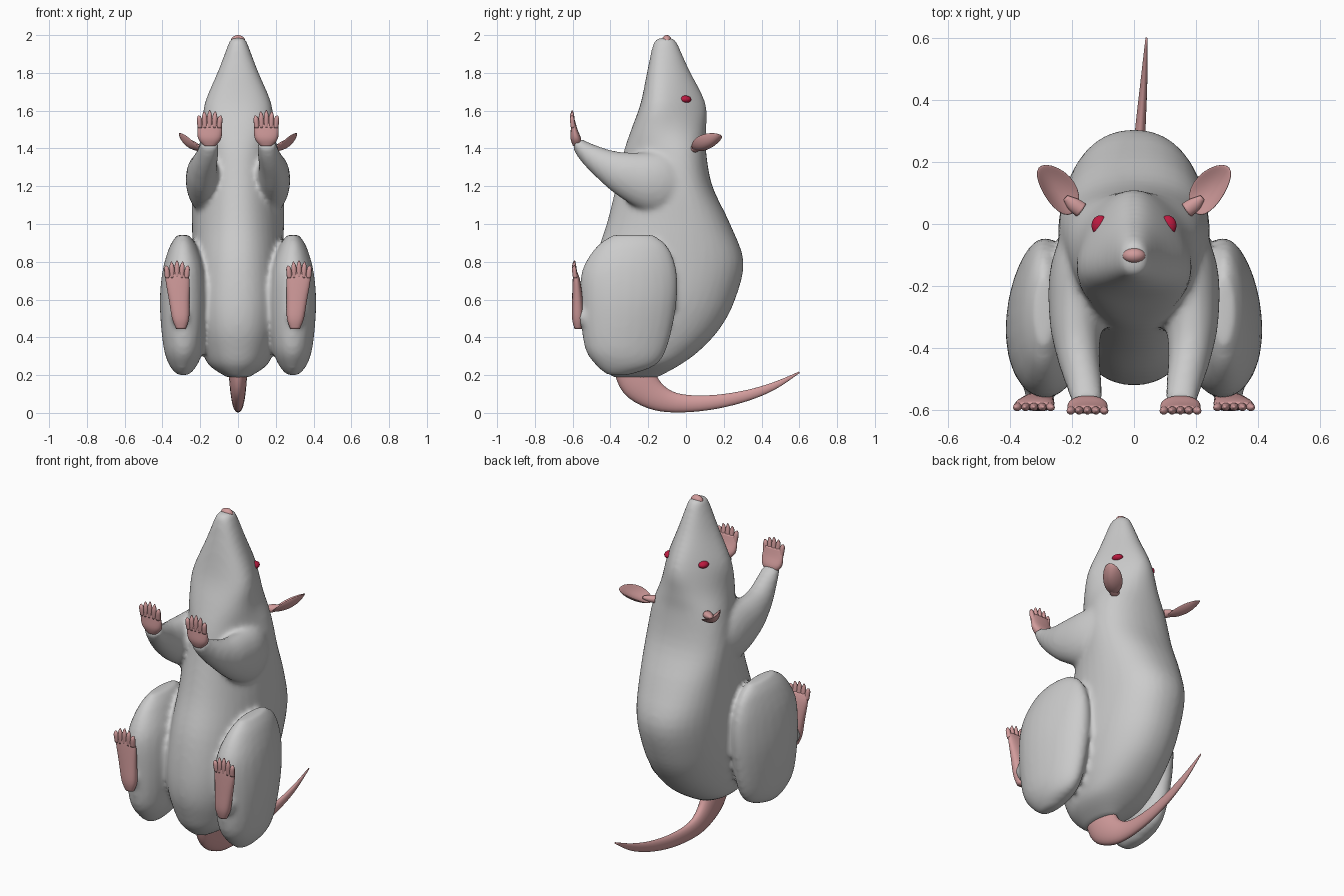
import bpy, bmesh, math
from mathutils import Vector, Matrix

cube = bpy.data.objects.get("Cube")
if cube:
    bpy.data.objects.remove(cube, do_unlink=True)


def material(name, rgb):
    m = bpy.data.materials.new(name)
    m.use_nodes = True
    m.diffuse_color = (*rgb, 1)
    m.node_tree.nodes["Principled BSDF"].inputs["Base Color"].default_value = (*rgb, 1)
    return m


FUR = material("grey fur", (0.6, 0.6, 0.6))
SKIN = material("pink skin", (0.64, 0.33, 0.33))
RED = material("red eye", (0.5, 0.01, 0.05))


def spline(rows, steps):
    """Catmull-Rom interpolation of rows of numbers."""
    out = []
    last = len(rows) - 1
    for i in range(last):
        a, b, c, d = (rows[min(max(k, 0), last)] for k in range(i - 1, i + 3))
        for s in range(steps):
            t = s / steps
            out.append([q + 0.5 * t * (r - p + t * (2 * p - 5 * q + 4 * r - u
                        + t * (3 * (q - r) + u - p))) for p, q, r, u in zip(a, b, c, d)])
    return out + [list(rows[-1])]


def tube(bm, rows, level=False, power=2.0, sides=24, steps=4):
    """Closed loft through rows of (x, y, z, half width, half depth, taper)."""
    pts = spline([tuple(r) + (0,) * (6 - len(r)) for r in rows], steps)
    rings = []
    for i, (x, y, z, w, d, taper) in enumerate(pts):
        side, up = Vector((1, 0, 0)), Vector((0, 1, 0))
        if not level:
            tangent = (Vector(pts[min(i + 1, len(pts) - 1)][:3])
                       - Vector(pts[max(i - 1, 0)][:3])).normalized()
            side = (side - tangent * side.dot(tangent)).normalized()
            up = tangent.cross(side)
        ring = []
        for k in range(sides):
            a = math.tau * k / sides
            c, s = (math.copysign(abs(v) ** (2 / power), v) for v in (math.cos(a), math.sin(a)))
            ring.append(bm.verts.new(Vector((x, y, z)) + side * c * max(w, 0.003) * (1 - taper * s)
                                     + up * s * max(d, 0.003)))
        rings.append(ring)
    for r0, r1 in zip(rings, rings[1:]):
        for k in range(sides):
            n = (k + 1) % sides
            bm.faces.new((r0[k], r0[n], r1[n], r1[k]))
    for ring in (rings[0], rings[-1]):
        bm.faces.new(ring)


def finish(bm, name, mat, mirror=False):
    bmesh.ops.recalc_face_normals(bm, faces=bm.faces[:])
    me = bpy.data.meshes.new(name)
    bm.to_mesh(me)
    bm.free()
    for p in me.polygons:
        p.use_smooth = True
    me.materials.append(mat)
    ob = bpy.data.objects.new(name, me)
    bpy.context.collection.objects.link(ob)
    if mirror:
        ob.modifiers.new("mirror", "MIRROR").use_mirror_merge = False
    return ob


def ball(bm, centre, radii):
    bmesh.ops.create_uvsphere(bm, u_segments=24, v_segments=16, radius=1,
                              matrix=Matrix.Translation(centre) @ Matrix.Diagonal((*radii, 1)))


# Torso and head: height, front, back, half width, narrowing toward the back
torso = [
    (1.985, -.145, -.07, .034, 0), (1.955, -.173, -.045, .05, .1),
    (1.82, -.203, .015, .097, .28), (1.64, -.24, .103, .16, .44),
    (1.5, -.29, .107, .187, .12), (1.38, -.33, .107, .21, -.22),
    (1.2, -.37, .14, .232, -.28), (1.0, -.42, .234, .238, -.18),
    (.8, -.485, .305, .24, -.06), (.6, -.517, .26, .238, 0),
    (.45, -.517, .182, .22, 0), (.33, -.485, .072, .19, -.05),
    (.25, -.45, -.038, .15, -.1), (.187, -.385, -.155, .055, 0)]
bm = bmesh.new()
tube(bm, [(0, (f + b) / 2, z, w, (b - f) / 2, t) for z, f, b, w, t in torso],
     level=True, power=2.2, sides=40)

# Arms, thighs and ankles, blended into the torso
arm = [(.1, .04, 1.2, .09, .13), (.168, -.14, 1.215, .1, .165), (.187, -.3, 1.257, .087, .128),
       (.18, -.42, 1.31, .07, .087), (.16, -.52, 1.375, .057, .057), (.15, -.58, 1.43, .05, .032)]
thigh = [(.29, -.36, .2, .028, .055), (.29, -.32, .25, .072, .155, .1),
         (.288, -.318, .35, .106, .22, .15), (.287, -.305, .57, .126, .255, .15),
         (.287, -.3, .75, .112, .252, .15), (.29, -.285, .88, .072, .19, .1),
         (.29, -.28, .942, .032, .11)]
ankle = [(.3, -.45, .52, .06, .08), (.305, -.53, .51, .05, .06), (.305, -.575, .5, .042, .045)]
for s in (1, -1):
    for rows, level in ((arm, False), (thigh, True), (ankle, False)):
        tube(bm, [(s * r[0], *r[1:]) for r in rows], level=level)
body = finish(bm, "body", FUR)
remesh = body.modifiers.new("blend", "REMESH")
remesh.mode = "VOXEL"
remesh.voxel_size = 0.014
remesh.use_smooth_shade = True
soften = body.modifiers.new("soften", "SMOOTH")
soften.factor = 0.5
soften.iterations = 7


# Paws: a flat pad with five tapering digits
def paw(name, pad, x, y, z, spread, length):
    bm = bmesh.new()
    tube(bm, pad, level=True, power=2.4)
    for i in range(-2, 3):
        tip = z + length - 0.007 * i * i
        tube(bm, [(x + i * spread, y, z - .03, .014, .013),
                  (x + i * spread * 1.1, y - .006, (z + tip) / 2, .013, .012),
                  (x + i * spread * 1.2, y - .004, tip, .003, .003)], sides=10)
    finish(bm, name, SKIN, mirror=True)


paw("front_paws", [(.15, -.578, 1.412, .03, .02), (.15, -.583, 1.45, .06, .028),
                   (.15, -.592, 1.5, .065, .018), (.15, -.597, 1.545, .056, .01)],
    .15, -.597, 1.54, .025, .062)
paw("hind_feet", [(.302, -.572, .445, .025, .018), (.304, -.573, .5, .045, .03),
                  (.312, -.575, .6, .054, .028), (.32, -.58, .7, .063, .02),
                  (.323, -.586, .745, .056, .011)],
    .323, -.586, .745, .025, .062)

# Tail sweeping back along the ground
bm = bmesh.new()
tube(bm, [(0, -.3, .26, .05, .09), (0, -.25, .165, .046, .1), (0, -.165, .09, .036, .075),
          (0, -.05, .053, .027, .051), (.008, .12, .054, .022, .039), (.02, .3, .086, .017, .03),
          (.032, .46, .14, .011, .02), (.04, .6, .215, .003, .004)])
finish(bm, "tail", SKIN)

# Cupped ears on short roots
bm = bmesh.new()
along = Vector((.11, .13, .075)).normalized()
across = Vector((.09, -.08, .06))
across = (across - along * across.dot(along)).normalized()
normal = -along.cross(across)
centre = Vector((.25, .112, 1.43))
ball(bm, (0, 0, 0), (1, 1, 1))
for v in bm.verts:
    u, w, h = v.co
    v.co = (centre + along * u * .1 + across * w * (.057 - .006 * u)
            + normal * (h * .01 + .035 * (.6 * u * u + w * w) - .018))
tube(bm, [(.17, .045, 1.4, .026, .022), (.198, .065, 1.405, .023, .018), (.22, .085, 1.412, .01, .008)],
     sides=12)
finish(bm, "ears", SKIN, mirror=True)

# Eyes and nose
bm = bmesh.new()
ball(bm, (.109, -.005, 1.66), (.028, .033, .02))
finish(bm, "eyes", RED, mirror=True)
bm = bmesh.new()
ball(bm, (0, -.102, 1.971), (.037, .025, .029))
finish(bm, "nose", SKIN)
